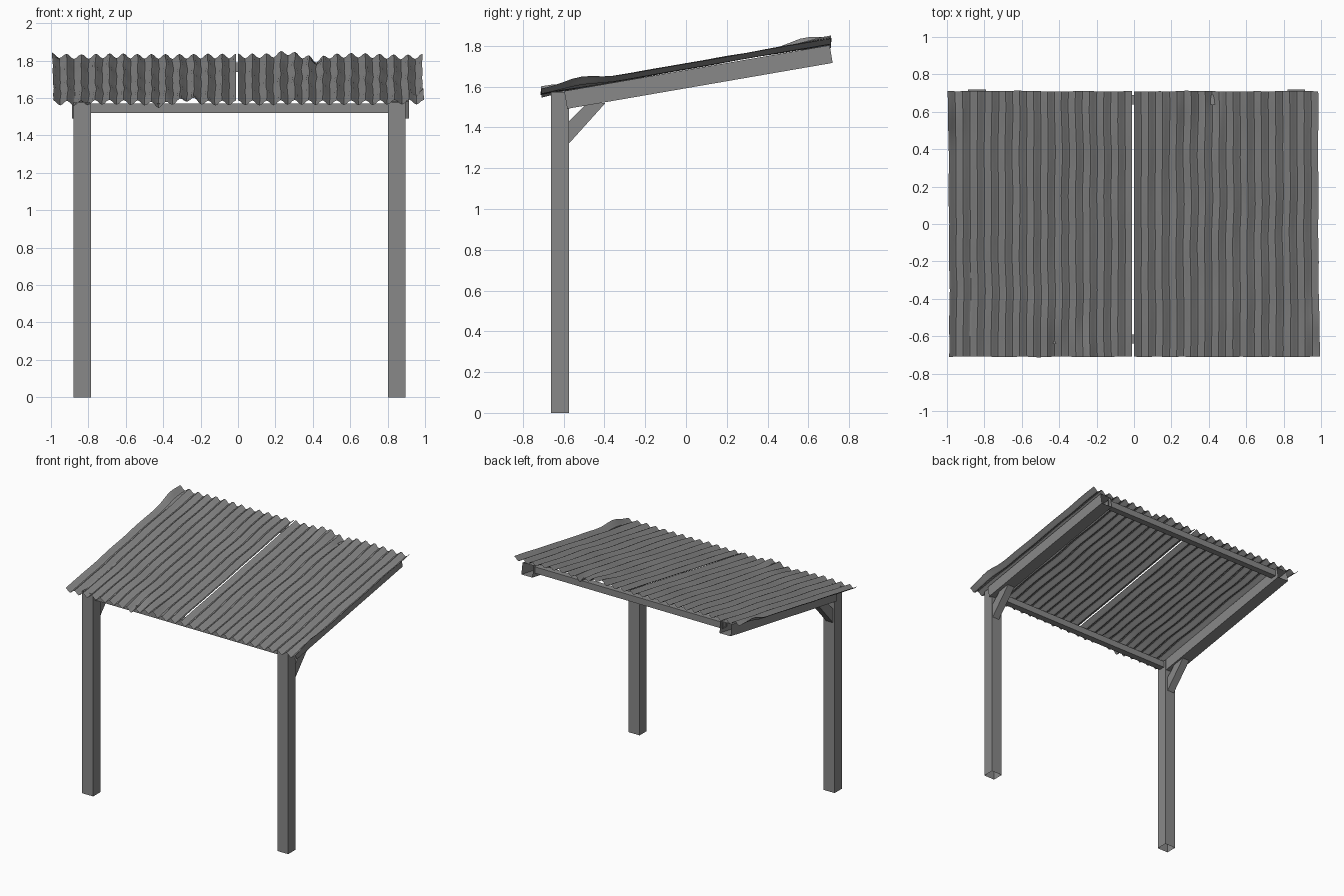
import bpy, bmesh, math
from mathutils import Vector, Matrix, noise

cube = bpy.data.objects.get("Cube")
if cube:
    bpy.data.objects.remove(cube, do_unlink=True)

grey = bpy.data.materials.new("plain grey")
grey.use_nodes = True
colour = (0.25, 0.25, 0.25, 1)
grey.diffuse_color = colour
grey.node_tree.nodes["Principled BSDF"].inputs["Base Color"].default_value = colour


def add_object(name, bm):
    mesh = bpy.data.meshes.new(name)
    bm.to_mesh(mesh)
    bm.free()
    mesh.materials.append(grey)
    obj = bpy.data.objects.new(name, mesh)
    bpy.context.collection.objects.link(obj)
    return obj


def timber(name, start, end, width, depth, side):
    """Hollow square timber with open ends; side is the direction of its width."""
    start, end, side = Vector(start), Vector(end), Vector(side)
    along = (end - start).normalized()
    across = along.cross(side)
    frame = Matrix((side, across, along)).transposed().to_4x4()
    frame.translation = (start + end) / 2
    size = Matrix.Diagonal((width, depth, (end - start).length, 1))
    bm = bmesh.new()
    bmesh.ops.create_cube(bm, size=1, matrix=frame @ size)
    bm.normal_update()
    caps = [f for f in bm.faces if abs(f.normal.dot(along)) > 0.9]
    bmesh.ops.delete(bm, geom=caps, context='FACES_ONLY')
    return add_object(name, bm)


def brace(name, x, width):
    """Diagonal knee brace, a side profile extruded across x."""
    profile = [(-0.575, 1.32), (-0.395, 1.52), (-0.485, 1.52), (-0.575, 1.43)]
    bm = bmesh.new()
    face = bm.faces.new([bm.verts.new((x - width / 2, y, z)) for y, z in profile])
    new = bmesh.ops.extrude_face_region(bm, geom=[face])["geom"]
    bmesh.ops.translate(bm, vec=(width, 0, 0),
                        verts=[v for v in new if isinstance(v, bmesh.types.BMVert)])
    bmesh.ops.recalc_face_normals(bm, faces=bm.faces)
    return add_object(name, bm)


# Posts, sloping rafters and knee braces on each side
X = (1, 0, 0)
for label, post_x, rafter_x in (("right", -0.832, -0.84), ("left", 0.848, 0.867)):
    timber(label + "_post", (post_x, -0.617, 0), (post_x, -0.617, 1.575), 0.094, 0.088, X)
    timber(label + "_rafter", (rafter_x, -0.59, 1.535), (rafter_x, 0.712, 1.76),
           0.095, 0.088, X)
    brace(label + "_brace", (post_x + rafter_x) / 2, 0.06)

# Cross beams between the two sides
Y = (0, 1, 0)
timber("front_beam", (-0.79, -0.615, 1.545), (0.81, -0.615, 1.545), 0.05, 0.05, Y)
timber("back_beam", (-0.8, 0.665, 1.765), (0.83, 0.665, 1.765), 0.05, 0.05, Y)

# Dents in the roof: x, y, spread in x, spread in y, height
DENTS = [
    (1.0, -0.52, 0.06, 0.11, 0.03), (-1.0, 0.58, 0.06, 0.1, 0.03),
    (0.26, 0.68, 0.06, 0.12, 0.018), (0.42, 0.7, 0.04, 0.1, -0.02),
    (-0.42, -0.7, 0.05, 0.12, -0.018), (-0.26, -0.7, 0.05, 0.12, 0.018),
]


def roof_sheet(name, x0, x1, waves=13, per_wave=6, rows=28):
    """Corrugated sheet, slightly warped and dented."""
    columns = waves * per_wave
    bm = bmesh.new()
    grid = []
    for j in range(rows + 1):
        row = []
        for i in range(columns + 1):
            x = x0 + (x1 - x0) * i / columns
            y = -0.71 + 1.42 * j / rows
            ripple = 0.013 * math.cos(math.tau * i / per_wave)
            z = 1.7 + 0.175 * y + ripple
            z += 0.007 * noise.noise((x * 4, y * 3, 5))
            for dx, dy, sx, sy, height in DENTS:
                z += height * math.exp(-((x - dx) / sx) ** 2 - ((y - dy) / sy) ** 2)
            edge = max(0, abs(x) - 0.8) / 0.2
            x += 0.008 * noise.noise((x * 3, y * 4, 2)) * min(1, abs(x) * 8)
            if x * y < 0:
                x += math.copysign(0.012 * edge * abs(y), x)
            row.append(bm.verts.new((x, y + 0.005 * noise.noise((x * 9, y, 8)), z)))
        grid.append(row)
    for a, b in zip(grid, grid[1:]):
        for i in range(columns):
            bm.faces.new((a[i], a[i + 1], b[i + 1], b[i]))
    return add_object(name, bm)


sheets = [roof_sheet("right_roof_sheet", -0.988, -0.01),
          roof_sheet("left_roof_sheet", 0.001, 0.985)]
bpy.ops.object.select_all(action='DESELECT')
for sheet in sheets:
    sheet.select_set(True)
bpy.context.view_layer.objects.active = sheets[0]
bpy.ops.object.shade_smooth_by_angle(angle=math.radians(35))
